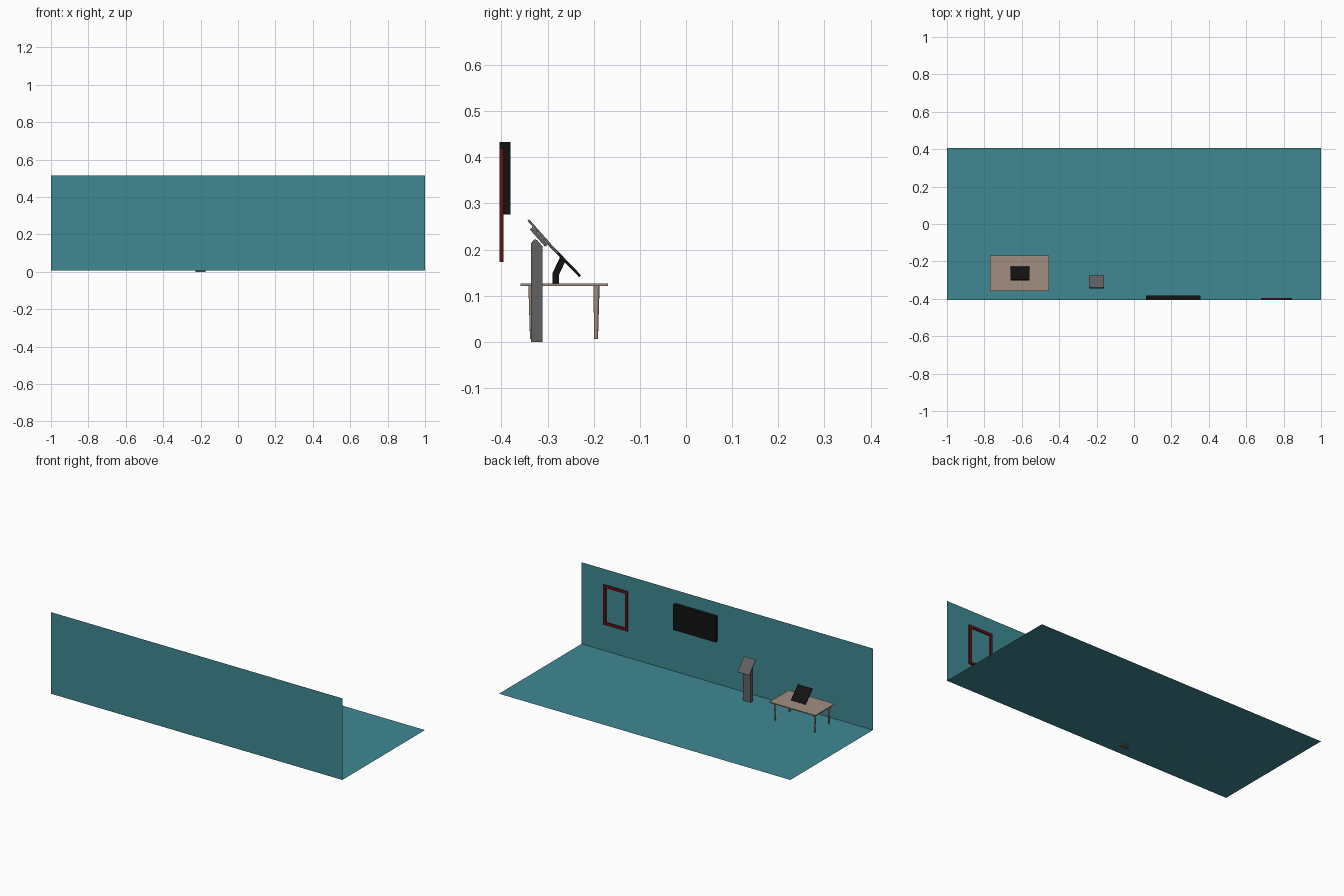
import bpy, bmesh, math
from mathutils import Matrix, Vector

if "Cube" in bpy.data.objects:
    bpy.data.objects.remove(bpy.data.objects["Cube"])


def mat(name, rgb):
    m = bpy.data.materials.new(name)
    m.diffuse_color = (*rgb, 1)
    m.use_nodes = True
    m.node_tree.nodes["Principled BSDF"].inputs["Base Color"].default_value = m.diffuse_color
    return m


TEAL = mat("teal", (0.05, 0.25, 0.29))
BLACK = mat("black", (0.006, 0.006, 0.006))
RED = mat("dark_red", (0.13, 0.006, 0.008))
WOOD = mat("wood", (0.36, 0.27, 0.22))
GREY = mat("grey", (0.12, 0.12, 0.12))


def finish(name, bm, m):
    me = bpy.data.meshes.new(name)
    bm.to_mesh(me)
    bm.free()
    ob = bpy.data.objects.new(name, me)
    me.materials.append(m)
    bpy.context.collection.objects.link(ob)
    return ob


def box(name, center, size, m, tilt=0):
    bm = bmesh.new()
    bmesh.ops.create_cube(bm, size=1, matrix=Matrix.Translation(center)
                          @ Matrix.Rotation(math.radians(tilt), 4, 'X')
                          @ Matrix.Diagonal((*size, 1)))
    return finish(name, bm, m)


def sheet(name, pts, m):
    bm = bmesh.new()
    bm.faces.new([bm.verts.new(p) for p in pts])
    return finish(name, bm, m)


def extrude_x(name, profile, x, width, m):
    # side profile in (y, z), extruded along x
    bm = bmesh.new()
    f = bm.faces.new([bm.verts.new((x - width / 2, y, z)) for y, z in profile])
    r = bmesh.ops.extrude_face_region(bm, geom=[f])
    bmesh.ops.translate(bm, vec=(width, 0, 0),
                        verts=[v for v in r["geom"] if isinstance(v, bmesh.types.BMVert)])
    bmesh.ops.recalc_face_normals(bm, faces=bm.faces)
    return finish(name, bm, m)


# Room: single-sided floor and wall sheets
Y, Z0, Z1 = 0.405, 0.008, 0.514
sheet("floor", [(-1, -Y, Z0), (1, -Y, Z0), (1, Y, Z0), (-1, Y, Z0)], TEAL)
sheet("wall", [(1, -Y, Z0), (-1, -Y, Z0), (-1, -Y, Z1), (1, -Y, Z1)], TEAL)

# Open picture frame with mitred corners
bm = bmesh.new()
cx, cz, hw, hh, b = 0.763, 0.296, 0.083, 0.123, 0.016
rings = []
for y, d in ((-0.404, 0), (-0.396, 0), (-0.396, b), (-0.404, b)):
    rings.append([bm.verts.new((cx + sx * (hw - d), y, cz + sz * (hh - d)))
                  for sx, sz in ((-1, -1), (1, -1), (1, 1), (-1, 1))])
for i in range(4):
    for j in range(4):
        p, q, k = rings[i], rings[(i + 1) % 4], (j + 1) % 4
        bm.faces.new((p[j], p[k], q[k], q[j]))
bmesh.ops.recalc_face_normals(bm, faces=bm.faces)
finish("picture_frame", bm, RED)

# Wall screen
box("wall_screen", (0.21, -0.3925, 0.355), (0.29, 0.023, 0.157), BLACK)

# Kiosk: post with rounded top, backing plate and tilted panel
extrude_x("kiosk_post", [(-0.336, 0), (-0.311, 0), (-0.311, 0.207), (-0.323, 0.221),
                         (-0.329, 0.222), (-0.336, 0.214)], -0.2, 0.052, GREY)
box("kiosk_backing", (-0.2, -0.319, 0.2275), (0.05, 0.05, 0.008), GREY, -48.5)
box("kiosk_panel", (-0.2, -0.31, 0.228), (0.08, 0.097, 0.005), GREY, -48.5)

# Table: thin top on four tapered round legs
box("table_top", (-0.612, -0.264, 0.124), (0.315, 0.189, 0.006), WOOD)
for sx in (-1, 1):
    for sy in (-1, 1):
        bm = bmesh.new()
        bmesh.ops.create_cone(bm, cap_ends=True, segments=12, radius1=0.0042,
                              radius2=0.0068, depth=0.116)
        # legs lean slightly outward at the top
        for v in bm.verts:
            if v.co.z > 0:
                v.co += Vector((sx * 0.002, sy * 0.001, 0))
        bmesh.ops.translate(bm, verts=bm.verts,
                            vec=(-0.612 + sx * 0.135, -0.2645 + sy * 0.0695, 0.064))
        ob = finish("table_leg", bm, WOOD)
        for p in ob.data.polygons:
            p.use_smooth = abs(p.normal.z) < 0.5

# Tilted table display on a bent stand
extrude_x("display_stand", [(-0.289, 0.126), (-0.275, 0.126), (-0.275, 0.146),
                            (-0.261, 0.176), (-0.272, 0.186), (-0.289, 0.150)],
          -0.61, 0.03, BLACK)
box("table_display", (-0.61, -0.2645, 0.1785), (0.1, 0.1, 0.006), BLACK, -46)
